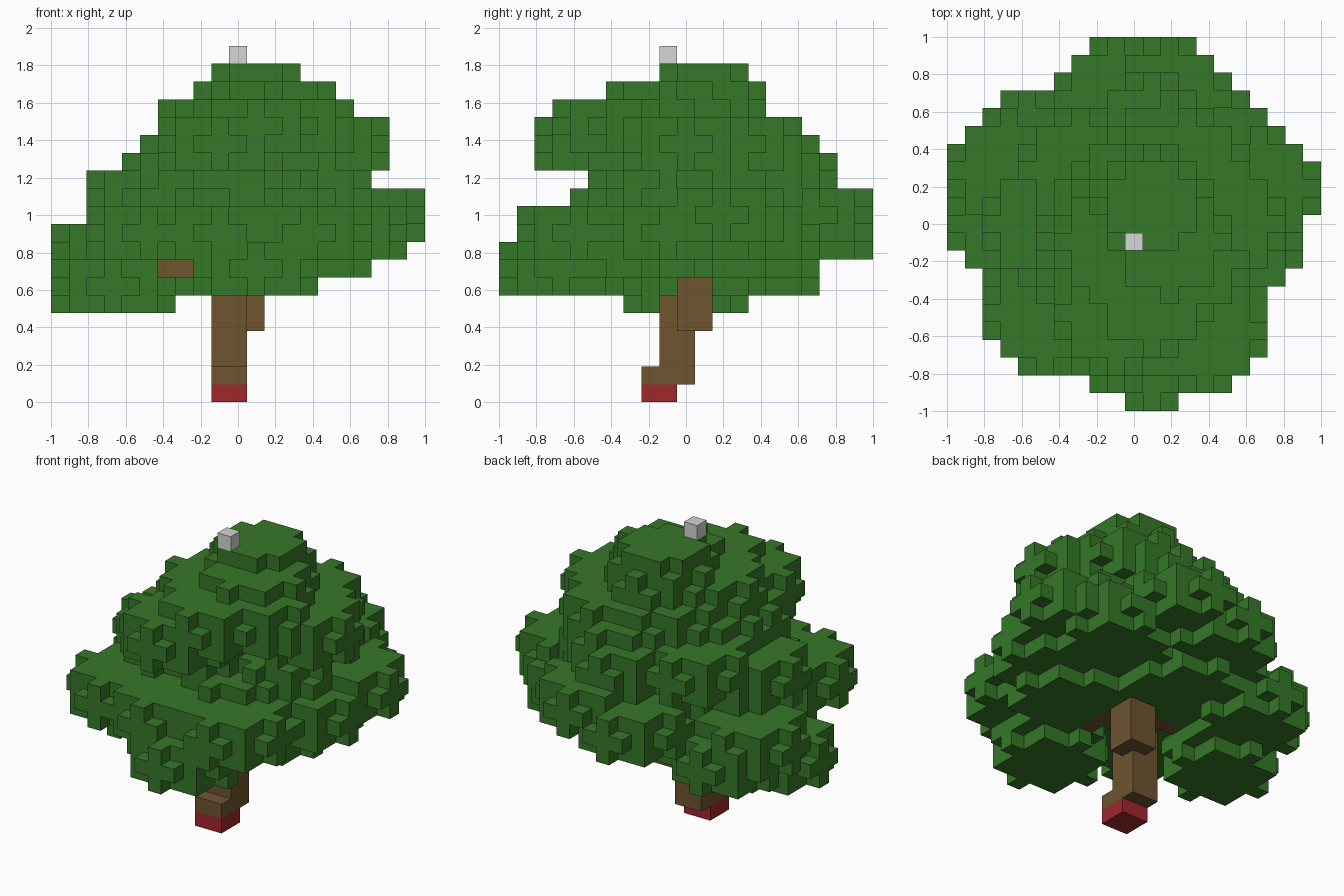
import bpy
import bmesh
from mathutils import Vector

if "Cube" in bpy.data.objects:
    bpy.data.objects.remove(bpy.data.objects["Cube"], do_unlink=True)

CELL = 2 / 21      # block size
MID = 10           # block index at the centre


def material(name, rgb):
    mat = bpy.data.materials.new(name)
    mat.use_nodes = True
    mat.diffuse_color = (*rgb, 1)
    mat.node_tree.nodes["Principled BSDF"].inputs["Base Color"].default_value = (*rgb, 1)
    return mat


leaf_green = material("leaf_green", (0.036, 0.188, 0.021))
bark_brown = material("bark_brown", (0.156, 0.089, 0.030))
base_red = material("base_red", (0.352, 0.021, 0.025))
tip_grey = material("tip_grey", (0.67, 0.67, 0.67))


def block_object(name, cells, mat):
    """Skin a set of blocks, keeping only faces that touch empty space."""
    bm = bmesh.new()
    for cell in cells:
        centre = Vector((cell[0] - MID, cell[1] - MID, cell[2] + 0.5))
        for axis in range(3):
            for sign in (-1, 1):
                near = list(cell)
                near[axis] += sign
                if tuple(near) in cells:
                    continue
                normal, u, v = Vector(), Vector(), Vector()
                normal[axis] = sign / 2
                u[(axis + 1) % 3] = 0.5
                v[(axis + 2) % 3] = sign / 2
                mid = centre + normal
                corners = (mid - u - v, mid + u - v, mid + u + v, mid - u + v)
                bm.faces.new([bm.verts.new(p * CELL) for p in corners])
    bmesh.ops.remove_doubles(bm, verts=bm.verts[:], dist=CELL / 100)
    mesh = bpy.data.meshes.new(name)
    bm.to_mesh(mesh)
    bm.free()
    mesh.materials.append(mat)
    obj = bpy.data.objects.new(name, mesh)
    bpy.context.collection.objects.link(obj)
    return obj


def box(xs, ys, zs):
    """Blocks between inclusive index pairs."""
    return {(x, y, z)
            for x in range(xs[0], xs[1] + 1)
            for y in range(ys[0], ys[1] + 1)
            for z in range(zs[0], zs[1] + 1)}


def cluster(cx, cy, z, top=1):
    """Blocky ball of leaves cut flat below and above its middle layer."""
    return {(cx + i, cy + j, z + 1 + k)
            for i in range(-3, 4)
            for j in range(-3, 4)
            for k in range(-1, top + 1)
            if i * i + j * j + k * k <= 10}


# Leaf clusters: x, y, lowest layer
low_clusters = [
    (3, 10, 5), (3, 13, 7), (4, 14, 6), (5, 5, 8),
    (11, 3, 6), (9, 4, 8), (14, 4, 8), (14, 8, 7),
    (16, 9, 8), (17, 12, 9), (15, 14, 8),
    (9, 17, 8), (12, 17, 9), (9, 14, 7), (10, 11, 7),
]
middle_clusters = [
    (7, 8, 9), (10, 11, 9), (12, 7, 9), (14, 9, 10), (5, 10, 10),
    (10, 8, 11), (7, 13, 11), (11, 15, 11), (14, 12, 10), (8, 8, 12),
    (6, 11, 8), (11, 6, 8), (11, 11, 11), (8, 10, 12),
]
top_clusters = [
    (12, 14, 12), (13, 13, 13), (15, 10, 13), (9, 5, 13),
    (13, 8, 14), (11, 6, 14), (9, 9, 14), (10, 12, 13),
    (12, 9, 15), (11, 11, 15, 2),
]
leaves = set()
for spec in low_clusters + middle_clusters + top_clusters:
    leaves |= cluster(*spec)

# Leaning trunk with a forked upper part
trunk = box((9, 10), (8, 10), (1, 1)) | box((9, 10), (9, 10), (2, 5))
upper_trunk = box((10, 11), (10, 11), (4, 6))

# Side branches reaching into the lower clusters
branches = box((4, 9), (10, 10), (7, 7)) | box((11, 11), (4, 9), (7, 7))

block_object("leaves", leaves - trunk - upper_trunk - branches, leaf_green)
block_object("trunk", trunk | upper_trunk, bark_brown)
block_object("branches", branches - trunk - upper_trunk, bark_brown)
block_object("trunk_base", box((9, 10), (8, 9), (0, 0)), base_red)

# Single block floating level with the crown top
block_object("tip_block", box((10, 10), (9, 9), (19, 19)), tip_grey)
